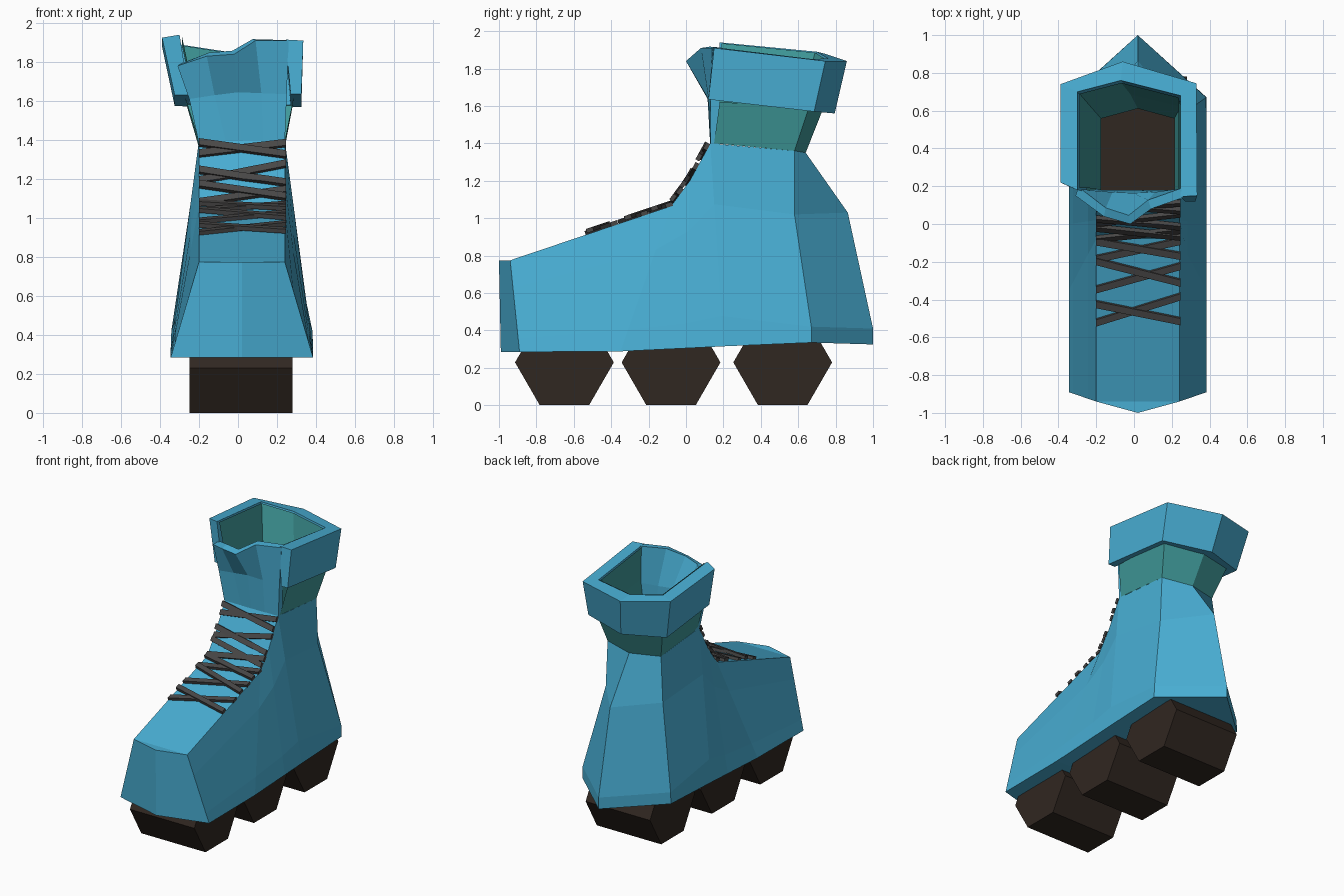
import bpy, math
from mathutils import Vector

if "Cube" in bpy.data.objects:
    bpy.data.objects.remove(bpy.data.objects["Cube"])

CX = 0.02


def material(name, rgb):
    m = bpy.data.materials.new(name)
    m.diffuse_color = (*rgb, 1)
    m.use_nodes = True
    m.node_tree.nodes["Principled BSDF"].inputs["Base Color"].default_value = m.diffuse_color
    return m


BLUE = material("blue_leather", (0.065, 0.42, 0.65))
TEAL = material("teal_lining", (0.05, 0.32, 0.32))
BROWN = material("brown_rubber", (0.03, 0.02, 0.015))
GREY = material("grey_lace", (0.065, 0.063, 0.062))


def make(name, verts, faces, mat, thick=0, offset=-1):
    import bmesh
    me = bpy.data.meshes.new(name)
    me.from_pydata([tuple(v) for v in verts], [], faces)
    bm = bmesh.new()
    bm.from_mesh(me)
    bmesh.ops.remove_doubles(bm, verts=bm.verts, dist=1e-5)
    bmesh.ops.recalc_face_normals(bm, faces=bm.faces)
    bm.to_mesh(me)
    bm.free()
    me.materials.append(mat)
    ob = bpy.data.objects.new(name, me)
    bpy.context.collection.objects.link(ob)
    if thick:
        s = ob.modifiers.new("thickness", 'SOLIDIFY')
        s.thickness, s.offset = thick, offset
    return ob


def grid_faces(rows, cols, wrap=False):
    n = cols if wrap else cols - 1
    return [(r * cols + c, r * cols + (c + 1) % cols,
             (r + 1) * cols + (c + 1) % cols, (r + 1) * cols + c)
            for r in range(rows - 1) for c in range(n)]


def loft(name, rows, mat, wrap=False, caps=False, thick=0):
    cols = len(rows[0])
    faces = grid_faces(len(rows), cols, wrap)
    verts = [v for r in rows for v in r]
    if caps:
        faces += [tuple(range(cols)), tuple(range(len(verts) - cols, len(verts)))]
    return make(name, verts, faces, mat, thick)


# Boot body: half columns from toe to heel, mirrored, with open ankle
def straight(a, b):
    return [Vector(a).lerp(Vector(b), t) for t in (0, 0.15, 0.7, 1)]


half = [
    straight((0, -0.99, 0.285), (0, -1.0, 0.775)),
    straight((0.365, -0.89, 0.285), (0.22, -0.94, 0.775)),
    straight((0.365, -0.35, 0.288), (0.22, -0.08, 1.065)),
    straight((0.365, 0.0, 0.305), (0.22, 0.02, 1.2)),
    straight((0.365, 0.2, 0.315), (0.22, 0.13, 1.40)),
    [(0.365, 0.67, 0.335), (0.362, 0.67, 0.42), (0.235, 0.58, 1.02), (0.22, 0.58, 1.36)],
    [(0, 1.0, 0.325), (0, 1.0, 0.41), (0, 0.865, 1.03), (0, 0.64, 1.35)],
]
cols = half + [[(-p[0], p[1], p[2]) for p in c] for c in half[5:0:-1]]
verts = [(p[0] + CX, p[1], p[2]) for c in cols for p in c]
n = len(cols)
faces = [(4 * i + k, 4 * ((i + 1) % n) + k, 4 * ((i + 1) % n) + k + 1, 4 * i + k + 1)
         for i in range(n) for k in range(3)]
top = lambda i: 4 * (i % n) + 3
faces.append((top(0), top(1), top(-1)))
faces += [(top(i), top(i + 1), top(-i - 1), top(-i)) for i in (1, 2, 3)]
for i in range(1, 6):
    faces.append((4 * i, 4 * (i + 1), 4 * ((n - i - 1) % n), 4 * (n - i)) if i < 5
                 else (4 * i, 4 * 6, 4 * (n - i)))
faces.append((0, 4, 4 * (n - 1)))
make("boot_body", verts, faces, BLUE, 0.03)

# Insole seen through the ankle opening
make("insole", [(CX + x, y, 0.48) for x, y in
                ((0, -0.94), (0.28, -0.86), (0.3, 0.64), (0, 0.93), (-0.3, 0.64), (-0.28, -0.86))],
     [tuple(range(6))], BROWN)

# Three six-sided wheels across the sole
for i, y in enumerate((-0.65, -0.08, 0.517)):
    ring = [(y + 0.264 * math.cos(math.radians(60 * k)),
             0.229 + 0.264 * math.sin(math.radians(60 * k))) for k in range(6)]
    loft(f"wheel_{i + 1}", [[(x, a, b) for a, b in ring] for x in (-0.25, 0.28)],
         BROWN, True, True)

# Tongue rising from the ankle and flaring forward
loft("tongue", [
    [(-0.2, 0.13, 1.38), (-0.06, 0.13, 1.38), (0.02, 0.13, 1.38), (0.13, 0.13, 1.38), (0.24, 0.13, 1.38)],
    [(-0.25, 0.13, 1.61), (-0.12, 0.12, 1.63), (0.0, 0.115, 1.645), (0.12, 0.12, 1.64), (0.25, 0.13, 1.635)],
    [(-0.31, 0.15, 1.78), (-0.16, 0.04, 1.83), (-0.02, 0.0, 1.84), (0.09, 0.08, 1.91), (0.26, 0.14, 1.91)],
], BLUE, thick=0.05).modifiers[0].offset = 0
tongue = bpy.data.objects["tongue"]
if sum(p.normal.y for p in tongue.data.polygons) > 0:
    tongue.data.flip_normals()
tongue.modifiers[0].offset = -1

# Padded cuff: U-shaped band, open at the front
outer_top = [(-0.39, 0.22, 1.925), (-0.39, 0.74, 1.88), (-0.06, 0.86, 1.84), (0.33, 0.745, 1.84), (0.335, 0.15, 1.91)]
inner_top = [(-0.30, 0.18, 1.94), (-0.30, 0.70, 1.89), (-0.07, 0.76, 1.855), (0.245, 0.68, 1.85), (0.245, 0.145, 1.915)]
inner_low = [(-0.25, 0.17, 1.63), (-0.25, 0.64, 1.585), (-0.02, 0.71, 1.57), (0.27, 0.64, 1.58), (0.27, 0.12, 1.635)]
outer_low = [(-0.325, 0.19, 1.63), (-0.325, 0.69, 1.575), (-0.02, 0.795, 1.56), (0.325, 0.685, 1.57), (0.325, 0.12, 1.635)]
loft("cuff", [list(s) for s in zip(outer_top, inner_top, inner_low, outer_low)], BLUE, True, True)

# Teal lining from the ankle up inside the cuff
ankle = [(-0.2, 0.15, 1.40), (-0.2, 0.58, 1.36), (0.02, 0.64, 1.35), (0.24, 0.58, 1.36), (0.24, 0.15, 1.40)]
mid = [(-0.27, 0.18, 1.62), (-0.27, 0.66, 1.6), (-0.01, 0.735, 1.59), (0.285, 0.66, 1.6), (0.285, 0.18, 1.62)]
inset = [(x * 0.96, 0.44 + (y - 0.44) * 0.96, z - 0.005) for x, y, z in inner_top]
low_inset = [(x * 0.92, 0.41 + (y - 0.41) * 0.92, z + 0.03) for x, y, z in inner_low]
loft("ankle_lining", [ankle, mid], TEAL)
loft("cuff_lining", [[(p[0] * 0.88 + 0.002, 0.4 + (p[1] - 0.4) * 0.88, p[2]) for p in ankle],
                     low_inset, inset], TEAL)

# Laces zigzag over the instep profile, measured by arc length from the toe
ridge = [Vector((0, y, z)) for y, z in ((-0.94, 0.775), (-0.08, 1.065), (0.02, 1.2), (0.13, 1.40))]


def on_ridge(s):
    for a, b in zip(ridge, ridge[1:]):
        d = (b - a).length
        if s <= d or b is ridge[-1]:
            t = (b - a) / d
            return a + t * s, t, Vector((0, -t.z, t.y))
        s -= d


laces = [(0.445, 0.59), (0.55, 0.455), (0.63, 0.76), (0.79, 0.67), (0.80, 0.90), (0.90, 0.82),
         (0.92, 1.0), (1.03, 0.95), (1.06, 1.16), (1.12, 1.04), (1.22, 1.28), (1.28, 1.21)]
for i, (a, b) in enumerate(laces):
    lift = 0.004 + 0.008 * (i % 2)
    rows = []
    for k in range(5):
        f = k / 4
        p, t, nrm = on_ridge(a + (b - a) * f)
        p = p + Vector((-0.2 + 0.445 * f, 0, 0))
        rows.append([p + t * u * 0.019 + nrm * (lift + v)
                     for u, v in ((-1, -0.006), (1, -0.006), (1, 0.017), (-1, 0.017))])
    loft(f"lace_{i + 1}", rows, GREY, True, True)
